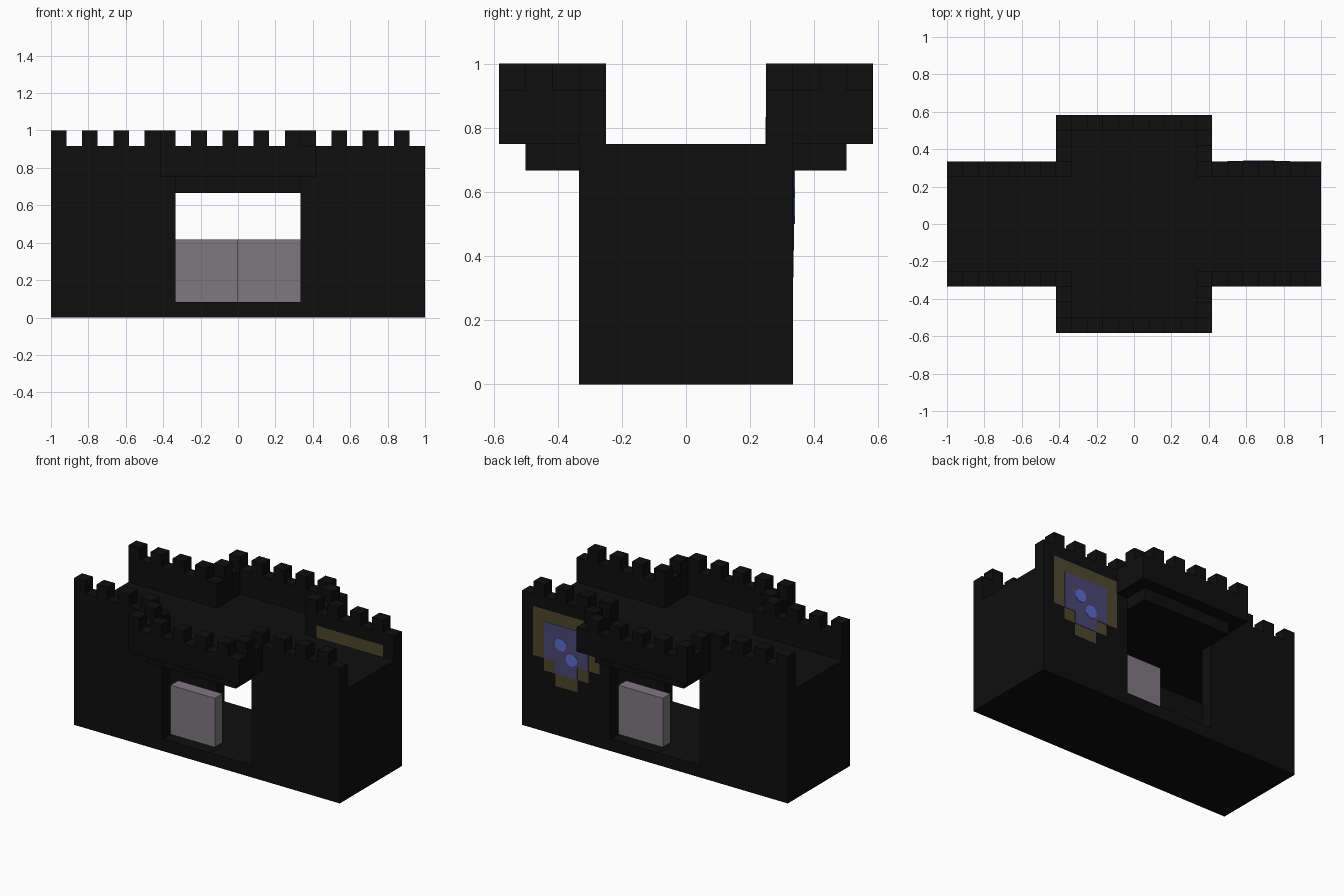
import bpy
import bmesh
import math
from mathutils import Matrix, Vector

if "Cube" in bpy.data.objects:
    bpy.data.objects.remove(bpy.data.objects["Cube"], do_unlink=True)

U = 1 / 12  # one building block


def material(name, rgb):
    m = bpy.data.materials.new(name)
    m.use_nodes = True
    col = (*rgb, 1)
    m.diffuse_color = col
    bsdf = next(n for n in m.node_tree.nodes if n.type == 'BSDF_PRINCIPLED')
    bsdf.inputs["Base Color"].default_value = col
    bsdf.inputs["Roughness"].default_value = 0.9
    return m


BLACK = material("black stone", (0.0045, 0.0045, 0.0045))
GREY = material("grey door", (0.21, 0.19, 0.213))
GOLD = material("dark gold", (0.075, 0.062, 0.027))
BLUE = material("dark blue", (0.068, 0.062, 0.17))
LIGHT = material("bright blue", (0.11, 0.145, 0.6))


def finish(name, bm, mat):
    bmesh.ops.recalc_face_normals(bm, faces=bm.faces)
    mesh = bpy.data.meshes.new(name)
    bm.to_mesh(mesh)
    bm.free()
    mesh.materials.append(mat)
    obj = bpy.data.objects.new(name, mesh)
    bpy.context.collection.objects.link(obj)
    return obj


def boxes(name, spans, mat):
    """One object from boxes given as (x0, x1, y0, y1, z0, z1) in blocks."""
    bm = bmesh.new()
    for x0, x1, y0, y1, z0, z1 in spans:
        centre = Vector((x0 + x1, y0 + y1, z0 + z1)) * U / 2
        size = Vector((abs(x1 - x0), abs(y1 - y0), abs(z1 - z0))) * U
        bmesh.ops.create_cube(
            bm, size=1, matrix=Matrix.Translation(centre) @ Matrix.Diagonal((*size, 1)))
    return finish(name, bm, mat)


# Hollow gatehouse: floor, roof deck and end walls
boxes("floor_slab", [(-12, 12, -4, 4, 0, 1)], BLACK)
boxes("roof_deck", [(-12, 12, -4, 4, 8, 9)], BLACK)
boxes("end_walls", [(-12, -11, -3, 3, 1, 8), (11, 12, -3, 3, 1, 8)], BLACK)

# Front and back share the same walls, parapets and balcony
for side, s in (("front", -1), ("back", 1)):
    y3, y4, y5, y6, y7 = (s * n for n in (3, 4, 5, 6, 7))
    boxes(side + "_wall", [(-12, -4, y3, y4, 1, 8), (4, 12, y3, y4, 1, 8)], BLACK)
    boxes(side + "_parapet", [(-12, -4, y3, y4, 9, 11), (4, 12, y3, y4, 9, 11)], BLACK)
    boxes(side + "_battlements",
          [(x, x + 1, y3, y4, 11, 12) for x in (-12, -10, -8, -6, 4, 6, 8, 10)], BLACK)
    boxes(side + "_balcony_floor", [(-4, 4, y4, y6, 8, 9)], BLACK)
    boxes(side + "_balcony_parapet",
          [(-5, 5, y6, y7, 9, 11), (-5, -4, y4, y6, 9, 11), (4, 5, y4, y6, 9, 11)], BLACK)
    boxes(side + "_balcony_battlements",
          [(x, x + 1, y6, y7, 11, 12) for x in range(-5, 5, 2)]
          + [(-5, -4, y4, y5, 11, 12), (4, 5, y5, y6, 11, 12)], BLACK)

# Half doors just inside each gateway
boxes("front_door", [(-4, 0, -3, -2, 1, 5)], GREY)
boxes("back_door", [(0, 4, 2, 3, 1, 5)], GREY)

# Shield set through the back wall, stepped toward its foot
boxes("shield_border",
      [(5, 11, 2.98, 4.02, 6, 10), (6, 10, 2.98, 4.02, 5, 6), (7, 9, 2.98, 4.02, 4, 5)], GOLD)
boxes("shield_field", [(6, 10, 4, 4.05, 6, 9), (7, 9, 4, 4.05, 5, 6)], BLUE)

# Two clipped-corner gems set diagonally on the shield
bm = bmesh.new()
for x, z in ((8.5, 7.5), (7.5, 6.5)):
    turn = Matrix.Rotation(math.pi / 2, 4, 'X') @ Matrix.Rotation(math.pi / 8, 4, 'Z')
    bmesh.ops.create_cone(
        bm, cap_ends=True, segments=8, radius1=0.54 * U, radius2=0.54 * U, depth=0.08 * U,
        matrix=Matrix.Translation(Vector((x, 4.04, z)) * U) @ turn)
finish("shield_gems", bm, LIGHT)
